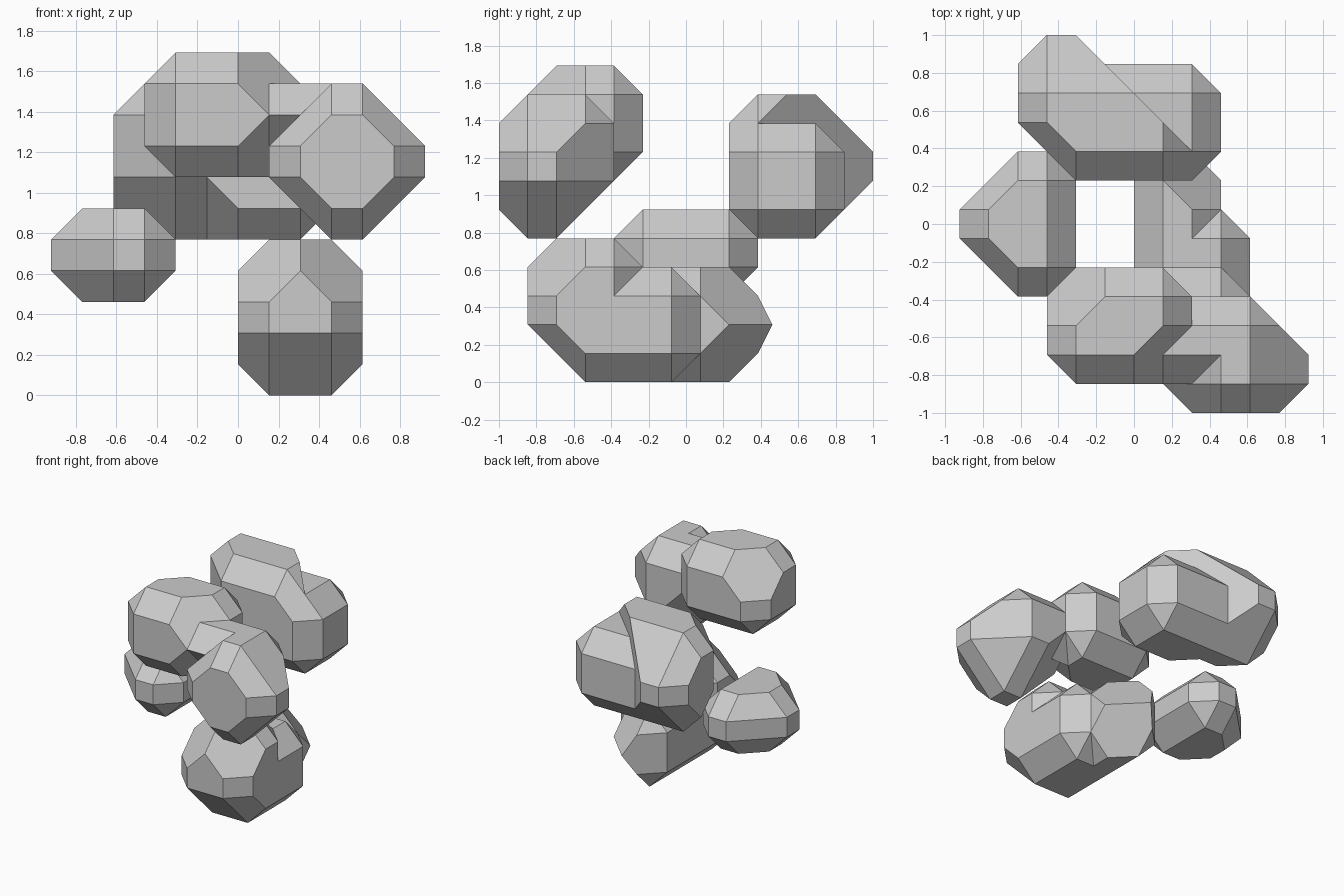
import bpy, bmesh
from itertools import combinations, product
from mathutils import Matrix, Vector

UNIT = 2 / 13          # size of one grid step
BASE = Vector((0, -6.5, 0))

cube = bpy.data.objects.get("Cube")
if cube:
    bpy.data.objects.remove(cube, do_unlink=True)

stone = bpy.data.materials.new("plain_grey")
stone.use_nodes = True
grey = (0.6, 0.6, 0.6, 1)
stone.diffuse_color = grey
stone.node_tree.nodes["Principled BSDF"].inputs["Base Color"].default_value = grey


def key_of(d):
    """Name a direction: capital letter for plus, small letter for minus."""
    return "".join(c.upper() if s > 0 else c for c, s in zip("xyz", d) if s)


def boulder(name, low, high, **cuts):
    """Box with bevelled edges and corners; cuts override the bevel depths."""
    planes = []
    for d in product((-1, 0, 1), repeat=3):
        n = sum(map(abs, d))
        if n:
            reach = sum(s * (h if s > 0 else l) for s, l, h in zip(d, low, high))
            planes.append((Vector(d), reach - cuts.get(key_of(d), n - 1)))
    corners = set()
    for trio in combinations(planes, 3):
        m = Matrix([p[0] for p in trio])
        if abs(m.determinant()) < 0.5:
            continue
        v = m.inverted() @ Vector([p[1] for p in trio])
        if all(p[0].dot(v) < p[1] + 0.001 for p in planes):
            corners.add(tuple(round(c, 3) + 0.0 for c in v))
    bm = bmesh.new()
    for c in corners:
        bm.verts.new((Vector(c) + BASE) * UNIT)
    bmesh.ops.remove_doubles(bm, verts=bm.verts[:], dist=0.002)
    bmesh.ops.convex_hull(bm, input=bm.verts[:])
    bmesh.ops.dissolve_limit(bm, angle_limit=0.02, verts=bm.verts[:], edges=bm.edges[:])
    bmesh.ops.recalc_face_normals(bm, faces=bm.faces[:])
    mesh = bpy.data.meshes.new(name)
    bm.to_mesh(mesh)
    bm.free()
    mesh.materials.append(stone)
    bpy.context.collection.objects.link(bpy.data.objects.new(name, mesh))


# upper front pair and the neck between them
boulder("upper_front_boulder", (-3, 1, 7), (2, 5, 11), XyZ=3, Xyz=3, xYZ=3)
boulder("upper_side_boulder", (1, 0, 5), (6, 4, 10), XZ=2, xZ=2, Xz=2, xz=2, XY=2,
        Yz=2, XyZ=3, xyZ=3, Xyz=3, xyz=3, XYZ=3, xYZ=3, XYz=4, xYz=4)
boulder("upper_neck", (0, 1, 7), (4, 4, 10), yz=2, xyz=3, Xyz=3)

# upper back boulder with a shoulder
boulder("upper_back_boulder", (-4, 8, 5), (3, 13, 10), YZ=2, Yz=2, XZ=2, yz=2, xy=2,
        XY=5, xyZ=3, xYZ=3, xYz=3, xyz=4, XYZ=5, XYz=5, XyZ=3)
boulder("upper_back_shoulder", (-2, 8, 5), (3, 12, 9), xyz=3)

# small side boulder
boulder("side_boulder", (-6, 4, 3), (-2, 9, 6), xy=2, xY=2,
        xyZ=3, xYZ=3, xyz=3, xYz=3)

# lower boulder: head, middle and tapering tail
boulder("lower_head", (0, 1, 0), (4, 5, 5), yz=2, XyZ=3, xyZ=3, Xyz=3, xyz=3)
boulder("lower_middle", (0, 3, 0), (4, 7, 4))
boulder("lower_tail", (0, 3, 0), (3, 10, 4), YZ=2, Yz=2, XY=2, xY=2,
        XYZ=4, XYz=4, xYZ=3, xYz=3)
